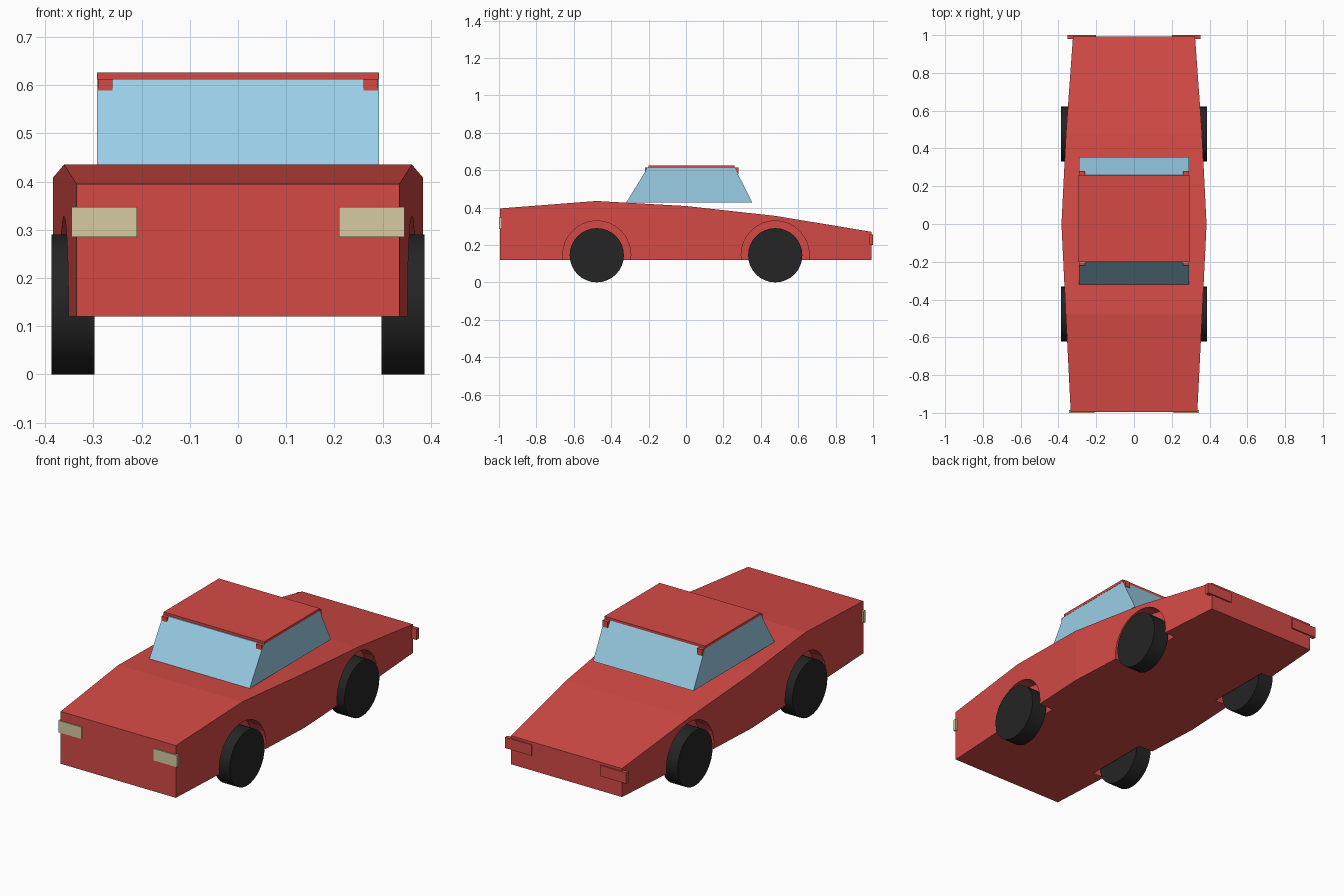
import bpy, bmesh, math

if "Cube" in bpy.data.objects:
    bpy.data.objects.remove(bpy.data.objects["Cube"])


def material(name, rgb):
    m = bpy.data.materials.new(name)
    m.diffuse_color = (*rgb, 1)
    m.use_nodes = True
    m.node_tree.nodes["Principled BSDF"].inputs["Base Color"].default_value = m.diffuse_color
    return m


RED = material("red paint", (0.66, 0.068, 0.06))
GLASS = material("blue glass", (0.32, 0.62, 0.80))
BLACK = material("black rubber", (0.018, 0.018, 0.018))
CREAM = material("cream lamp", (0.68, 0.60, 0.36))


def finish(name, bm, mat):
    bmesh.ops.recalc_face_normals(bm, faces=bm.faces)
    me = bpy.data.meshes.new(name)
    bm.to_mesh(me)
    bm.free()
    me.materials.append(mat)
    ob = bpy.data.objects.new(name, me)
    bpy.context.collection.objects.link(ob)
    return ob


def loft(name, sections, mat):
    """Rectangular sections (y, half width, z low, z high) joined along y."""
    bm = bmesh.new()
    rings = [[bm.verts.new(p) for p in ((-w, y, lo), (w, y, lo), (w, y, hi), (-w, y, hi))]
             for y, w, lo, hi in sections]
    for a, b in zip(rings, rings[1:]):
        for i in range(4):
            j = (i + 1) % 4
            bm.faces.new((a[i], a[j], b[j], b[i]))
    bm.faces.new(rings[0])
    bm.faces.new(rings[-1])
    return finish(name, bm, mat)


def box(name, x, y, z, mat):
    bm = bmesh.new()
    bmesh.ops.create_cube(bm, size=1)
    for v in bm.verts:
        v.co = [r[0] + (c + 0.5) * (r[1] - r[0]) for c, r in zip(v.co, (x, y, z))]
    return finish(name, bm, mat)


def disc(name, x0, x1, y, z, r, mat, smooth=True):
    bpy.ops.mesh.primitive_cylinder_add(vertices=32, radius=r, depth=abs(x1 - x0),
                                        location=((x0 + x1) / 2, y, z),
                                        rotation=(0, math.pi / 2, 0))
    ob = bpy.context.object
    ob.name = name
    ob.data.materials.append(mat)
    if smooth:
        bpy.ops.object.shade_smooth_by_angle(angle=math.radians(30))
    return ob


# Wedge body, widest in the middle
body = loft("body", [(-0.995, 0.335, 0.12, 0.395), (-0.48, 0.361, 0.12, 0.435),
                     (0, 0.384, 0.12, 0.408), (0.48, 0.36, 0.12, 0.355),
                     (0.993, 0.323, 0.12, 0.27)], RED)

# Wheels, and the arches cut around them
for side, s in (("left", -1), ("right", 1)):
    for end, y in (("front", -0.477), ("rear", 0.477)):
        disc(f"{end}_{side}_wheel", s * 0.298, s * 0.387, y, 0.145, 0.145, BLACK)
        cutter = disc("arch_cutter", s * 0.285, s * 0.45, y, 0.147, 0.182, RED, False)
        cutter.hide_render = True
        mod = body.modifiers.new("arch", 'BOOLEAN')
        mod.operation = 'DIFFERENCE'
        mod.solver = 'EXACT'
        mod.object = cutter
        bpy.context.view_layer.objects.active = body
        bpy.ops.object.modifier_apply(modifier=mod.name)
        bpy.data.objects.remove(cutter)

# Glass cabin: straight sides, sloped front and back
cabin = box("cabin_glass", (-0.292, 0.292), (-0.32, 0.355), (0.426, 0.613), GLASS)
for v in cabin.data.vertices:
    if v.co.z > 0.5:
        v.co.y = -0.205 if v.co.y < 0 else 0.26
box("roof", (-0.293, 0.293), (-0.2, 0.26), (0.612, 0.626), RED)

# Roof corner posts, headlights and tail lights
for side, s in (("left", -1), ("right", 1)):
    def pair(a, b):
        return tuple(sorted((s * a, s * b)))
    box(f"front_{side}_post", pair(0.26, 0.29), (-0.22, -0.19), (0.58, 0.613), RED)
    box(f"rear_{side}_post", pair(0.26, 0.29), (0.25, 0.28), (0.58, 0.613), RED)
    box(f"{side}_headlight", pair(0.21, 0.345), (-1.0, -0.984), (0.285, 0.347), CREAM)
    box(f"{side}_tail_light", pair(0.2, 0.352), (0.98, 1.0), (0.2, 0.257), RED)
